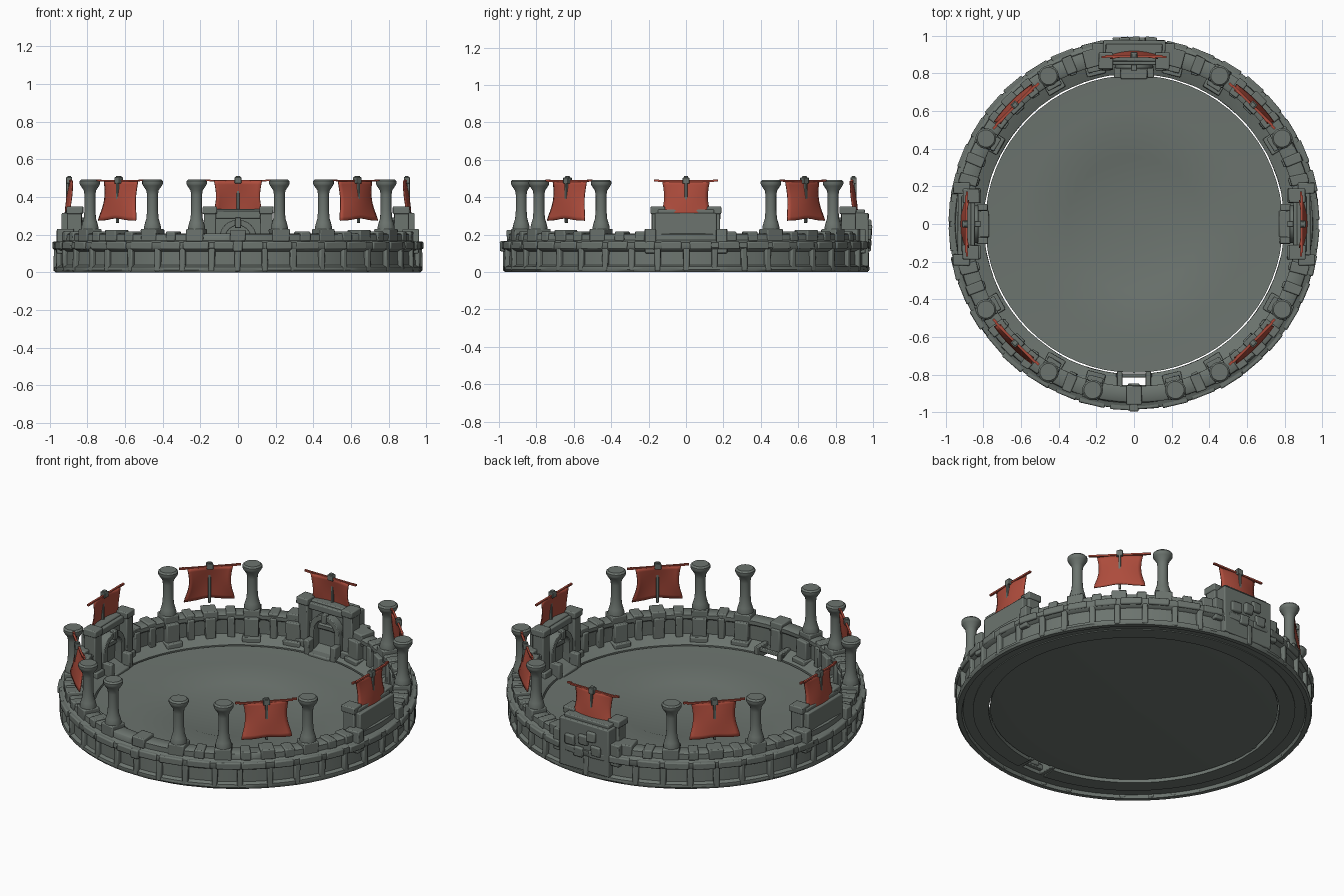
import bpy, bmesh, math, random
from mathutils import Matrix, Vector

if "Cube" in bpy.data.objects:
    bpy.data.objects.remove(bpy.data.objects["Cube"])

random.seed(4)

def material(name, rgb):
    m = bpy.data.materials.new(name)
    m.diffuse_color = (*rgb, 1)
    m.use_nodes = True
    m.node_tree.nodes["Principled BSDF"].inputs["Base Color"].default_value = m.diffuse_color
    return m

STONE = material("grey stone", (0.15, 0.175, 0.158))
CLOTH = material("red cloth", (0.42, 0.072, 0.045))

def finish(name, bm, mat, angle=35, bevel=0):
    bmesh.ops.recalc_face_normals(bm, faces=bm.faces)
    me = bpy.data.meshes.new(name)
    bm.to_mesh(me)
    bm.free()
    ob = bpy.data.objects.new(name, me)
    bpy.context.collection.objects.link(ob)
    me.materials.append(mat)
    if bevel:
        b = ob.modifiers.new("worn edges", 'BEVEL')
        b.width, b.segments, b.limit_method = bevel, 2, 'ANGLE'
    bpy.ops.object.select_all(action='DESELECT')
    ob.select_set(True)
    bpy.context.view_layer.objects.active = ob
    bpy.ops.object.shade_smooth_by_angle(angle=math.radians(angle))
    return ob

def turn(deg):
    return Matrix.Rotation(math.radians(deg), 4, 'Z')

def lathe(bm, prof, n, start=0, sweep=360, closed=True, at=None, jitter=0):
    """Revolve (radius, z) points; a partial sweep leaves an opening."""
    at = at or Matrix()
    full = sweep == 360
    rings = []
    for i in range(n if full else n + 1):
        a = math.radians(start + sweep * i / n)
        rings.append([bm.verts.new(at @ Vector((
            (r + random.uniform(-jitter, jitter)) * math.cos(a),
            (r + random.uniform(-jitter, jitter)) * math.sin(a), z))) for r, z in prof])
    k = len(prof)
    for i in range(n):
        p, q = rings[i], rings[(i + 1) % len(rings)]
        for j in range(k if closed else k - 1):
            bm.faces.new((p[j], q[j], q[(j + 1) % k], p[(j + 1) % k]))
    if not full and closed:
        bm.faces.new(rings[0])
        bm.faces.new(rings[-1])
    if full and not closed:
        for j in (0, -1):
            bm.faces.new([r[j] for r in rings])

def box(bm, deg, r0, r1, t0, t1, z0, z1, rough=0.0):
    """Block set by radial, tangential and height ranges, turned to an angle."""
    c = bmesh.ops.create_cube(bm, size=1)["verts"]
    for v in c:
        x, y, z = v.co + Vector((.5, .5, .5))
        p = Vector((r0 + (r1 - r0) * x, t0 + (t1 - t0) * y, z0 + (z1 - z0) * z))
        p.x += random.uniform(-rough, rough)
        p.y += random.uniform(-rough, rough)
        v.co = turn(deg) @ p

# Floor: shallow stepped disc
bm = bmesh.new()
lathe(bm, [(.02, .028), (.35, .028), (.365, .033), (.6, .036), (.79, .046),
           (.79, .03), (.6, .018), (.02, .014)], 64, closed=False)
finish("arena_floor", bm, STONE, 20)

# Ring wall with rim and parapet
bm = bmesh.new()
lathe(bm, [(.97, 0), (.978, .012), (.976, .028), (.957, .038), (.955, .11), (.975, .12),
           (.982, .13), (.98, .158), (.958, .166), (.95, .17), (.948, .2), (.94, .206),
           (.872, .206), (.862, .2), (.862, .178), (.875, .168), (.878, .07), (.88, .02), (.94, .02), (.945, 0)],
      80, jitter=.002)
finish("ring_wall", bm, STONE, 40)

# Sloped inner curb, open at the front entrance
bm = bmesh.new()
lathe(bm, [(.798, .015), (.798, .05), (.81, .056), (.86, .075), (.885, .085), (.885, .015)],
      72, start=-84, sweep=348, jitter=.002)
finish("inner_curb", bm, STONE, 30)

# Outer ribs and rim stones
bm = bmesh.new()
for i in range(40):
    a = i * 9 + random.uniform(-.8, .8)
    box(bm, a, .94, .978, -.016, .016, .005, .13, .003)
    w = random.uniform(.055, .07)
    box(bm, a + 4.5, .95, .986 + random.uniform(-.003, .003), -w, w, .122, .163, .002)
finish("outer_blocks", bm, STONE, 35, .007)

# Parapet posts with inner buttresses
bm = bmesh.new()
pillars = [30, 60, 120, 150, 210, 240, 300, 330, 256, 284]
for a in pillars + [76, 104]:
    box(bm, a, .86, .955, -.046, .046, .16, .23, .003)
    box(bm, a, .835, .89, -.04, .04, .05, .19, .003)
    box(bm, a, .815, .89, -.05, .05, .04, .085, .003)
for a in (45, 135, 225, 315, 270):
    box(bm, a, .858, .958, -.04, .04, .165, .225, .003)
    box(bm, a, .848, .89, -.03, .03, .05, .19, .003)
for a in (15, 22, 37.5, 52.5, 68):
    for b in (a, 180 - a, 180 + a, 360 - a):
        box(bm, b, .862, .957, -.027, .027, .165, .216, .003)
        box(bm, b, .852, .89, -.02, .02, .06, .19, .003)
finish("parapet_posts", bm, STONE, 35, .006)

# Pillars with flared capitals
bm = bmesh.new()
for a in pillars:
    lathe(bm, [(.046, .22), (.046, .24), (.04, .262), (.033, .285), (.029, .33), (.029, .41),
               (.033, .435), (.05, .46), (.055, .47), (.055, .484), (.046, .493)],
          16, closed=False, at=turn(a) @ Matrix.Translation((.908, 0, 0)))
finish("pillars", bm, STONE, 40)

def arch(bm, deg, r0, r1, inner, outer, spring, base):
    """Round-headed door frame extruded along the radius."""
    pts = [(1, base)] + [(math.cos(math.pi * i / 12), None) for i in range(13)] + [(-1, base)]
    rows = []
    for i, (c, z) in enumerate(pts):
        s = math.sin(math.pi * (i - 1) / 12)
        row = []
        for rad, w in ((r0, inner), (r0, outer), (r1, outer), (r1, inner)):
            h = base if z is not None else spring + w * s
            row.append(bm.verts.new(turn(deg) @ Vector((rad, w * c, h))))
        rows.append(row)
    for p, q in zip(rows, rows[1:]):
        for j in range(4):
            bm.faces.new((p[j], p[(j + 1) % 4], q[(j + 1) % 4], q[j]))
    bm.faces.new(rows[0])
    bm.faces.new(rows[-1])

# Three gatehouses: towers, rear wall, arch, step
for name, a, back in (("right_gate", 0, .935), ("left_gate", 180, .935), ("back_gate", 90, .975)):
    bm = bmesh.new()
    box(bm, a, .875, back, -.165, .165, .03, .315, .003)
    box(bm, a, .865, back - .02, -.15, .15, .3, .335, .002)
    for s in (-1, 1):
        c = s * .15
        box(bm, a, .83, .905, c - .032, c + .032, .04, .32, .002)
        box(bm, a, .822, .91, c - .038, c + .038, .31, .35, .002)
        box(bm, a, .815, .905, c - .038, c + .038, .03, .1, .002)
        box(bm, a, .775, .835, s * .088 - .018, s * .088 + .018, .03, .13, .002)
        box(bm, a, .87, .96, s * .19 - .03, s * .19 + .03, .1, .23, .003)
    box(bm, a, .77, .88, -.07, .07, .03, .06, .002)
    box(bm, a, .845, .88, -.12, .12, .285, .325, .002)
    finish(name, bm, STONE, 35, .006)
    bm = bmesh.new()
    arch(bm, a, .825, .88, .068, .1, .18, .04)
    box(bm, a, .815, .85, -.016, .016, .235, .29)
    finish(name + "_arch", bm, STONE, 35, .004)

# Broken stones on the back gate and front keystone
bm = bmesh.new()
for t, z in ((-.09, .2), (.0, .22), (.08, .17), (-.03, .14), (.05, .25)):
    box(bm, 90, .95, .992, t - .03, t + .03, z - .03, z + .03, .006)
box(bm, 270, .95, .995, -.025, .025, .11, .165, .002)
finish("loose_stones", bm, STONE, 35, .008)

# Low railing at the front entrance
bm = bmesh.new()
for s in (-1, 1):
    box(bm, 270, .78, .88, s * .075 - .014, s * .075 + .014, .02, .09)
box(bm, 270, .795, .815, -.095, .095, .06, .082)
box(bm, 270, .855, .885, -.07, .07, .04, .07)
finish("front_entrance_rail", bm, STONE, 35, .004)

# Banners: billowing cloth hung from a crossbar on a short pole
def banner(name, deg):
    at = turn(deg)
    bm = bmesh.new()
    nu, nv = 12, 10
    grid = []
    for j in range(nv + 1):
        v = j / nv
        half = .128 - .012 * math.sin(math.pi * min(1, v * 1.15)) + .014 * v ** 3
        row = []
        for i in range(nu + 1):
            u = 2 * i / nu - 1
            r = .893 + .03 * v * v + .012 * math.sin(math.pi * v) * (1 - u * u) - .012 * u * u
            z = .487 - .205 * v - .008 * v * abs(u) ** 4 + .004 * v * math.cos(5 * u)
            row.append(bm.verts.new(at @ Vector((r, u * half, z))))
        grid.append(row)
    for j in range(nv):
        for i in range(nu):
            bm.faces.new((grid[j][i], grid[j][i + 1], grid[j + 1][i + 1], grid[j + 1][i]))
    ob = finish(name + "_cloth", bm, CLOTH, 60)
    ob.modifiers.new("cloth thickness", 'SOLIDIFY').thickness = .006
    # Crossbar with slightly raised tips
    bm = bmesh.new()
    for s in (-1, 1):
        box(bm, deg, .884, .896, *sorted((0, s * .15)), .481, .491)
        box(bm, deg, .88, .892, *sorted((s * .145, s * .172)), .484, .494)
    finish(name + "_crossbar", bm, CLOTH, 35)
    # Pole and knob
    bm = bmesh.new()
    box(bm, deg, .898, .912, -.007, .007, .262, .48)
    box(bm, deg, .88, .912, -.018, .018, .472, .505)
    box(bm, deg, .886, .906, -.012, .012, .5, .512)
    finish(name + "_pole", bm, STONE, 35, .003)

for n, a in (("right_banner", 0), ("back_right_banner", 45), ("back_banner", 90),
             ("back_left_banner", 135), ("left_banner", 180),
             ("front_left_banner", 225), ("front_right_banner", 315)):
    banner(n, a)
